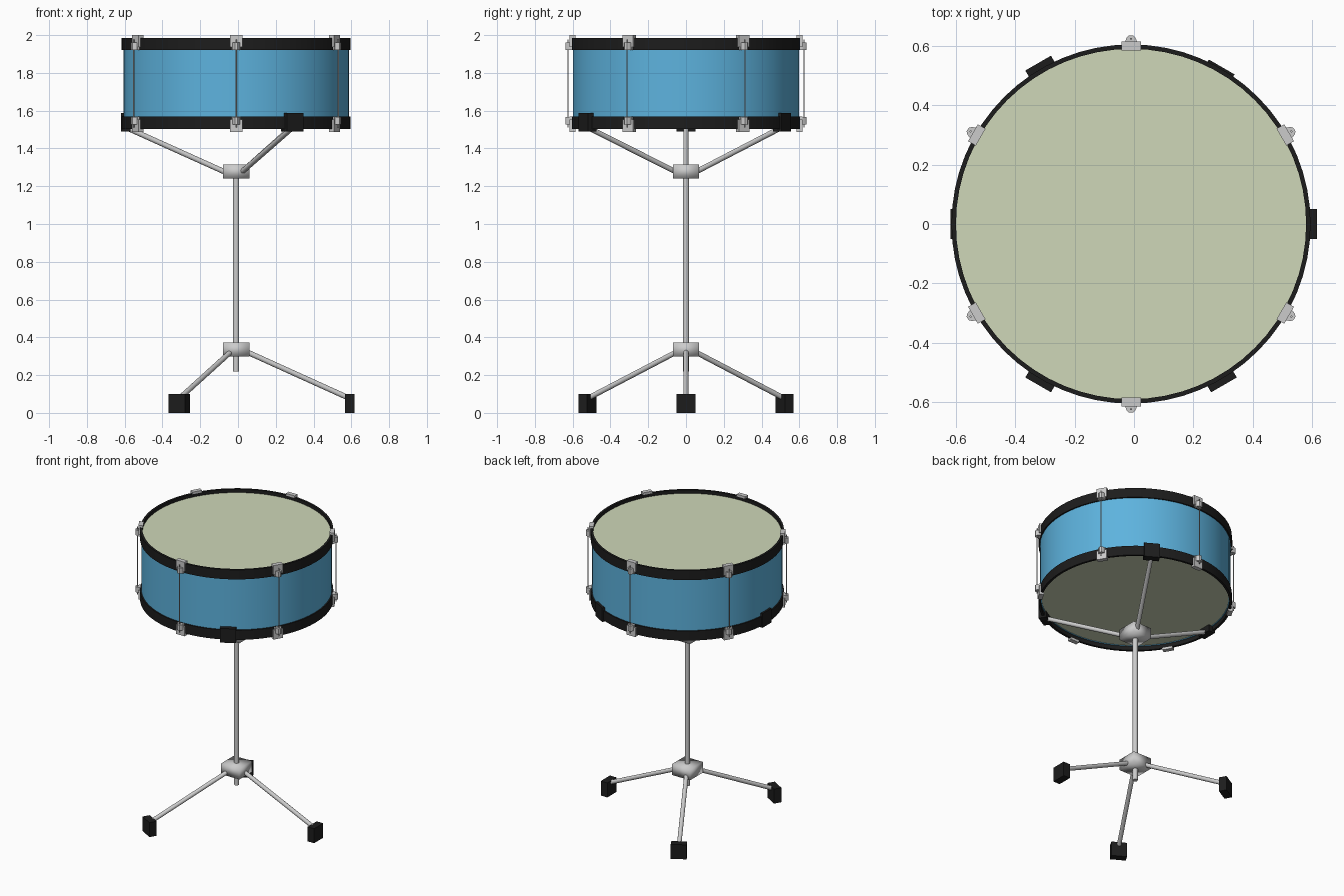
import bpy, bmesh
from math import radians, cos, sin, pi
from mathutils import Vector, Matrix

if "Cube" in bpy.data.objects:
    bpy.data.objects.remove(bpy.data.objects["Cube"])

AXIS = Vector((-0.01, 0, 0))     # stand and drum axis
MID = 1.744                      # mid height of the drum


def material(name, rgb):
    m = bpy.data.materials.new(name)
    m.diffuse_color = (*rgb, 1)
    m.use_nodes = True
    m.node_tree.nodes["Principled BSDF"].inputs["Base Color"].default_value = m.diffuse_color
    return m


BLUE = material("blue_wrap", (0.11, 0.45, 0.73))
BLACK = material("black", (0.012, 0.012, 0.012))
SKIN = material("drum_skin", (0.62, 0.68, 0.48))


def finish(name, bm, mat=None, sharp=40):
    """Turn a bmesh into an object, smooth except at edges over the angle."""
    bmesh.ops.recalc_face_normals(bm, faces=bm.faces[:])
    for f in bm.faces:
        f.smooth = True
    for e in bm.edges:
        e.smooth = e.calc_face_angle(0) < radians(sharp)
    me = bpy.data.meshes.new(name)
    bm.to_mesh(me)
    bm.free()
    ob = bpy.data.objects.new(name, me)
    bpy.context.collection.objects.link(ob)
    ob.location = AXIS
    if mat:
        me.materials.append(mat)
    return ob


def box(bm, lo, hi, m=Matrix()):
    lo, hi = Vector(lo), Vector(hi)
    t = m @ Matrix.Translation((lo + hi) / 2) @ Matrix.Diagonal((*(hi - lo), 1))
    bmesh.ops.create_cube(bm, size=1, matrix=t)


def rod(bm, a, b, r, n=16):
    a, b = Vector(a), Vector(b)
    d = b - a
    t = Matrix.Translation((a + b) / 2) @ d.to_track_quat('Z', 'Y').to_matrix().to_4x4()
    bmesh.ops.create_cone(bm, cap_ends=True, segments=n, radius1=r, radius2=r,
                          depth=d.length, matrix=t)


def ring(bm, ri, ro, z0, z1, n=64):
    """Open tube with rectangular section."""
    prof = [(ri, z0), (ro, z0), (ro, z1), (ri, z1)]
    loops = [[bm.verts.new((r * cos(2 * pi * i / n), r * sin(2 * pi * i / n), z))
              for r, z in prof] for i in range(n)]
    for i in range(n):
        p, q = loops[i], loops[(i + 1) % n]
        for k in range(4):
            bm.faces.new((p[k], q[k], q[(k + 1) % 4], p[(k + 1) % 4]))


def prism(bm, pts, z0, z1):
    """Extrude an outline upward."""
    lo = [bm.verts.new((x, y, z0)) for x, y in pts]
    hi = [bm.verts.new((x, y, z1)) for x, y in pts]
    n = len(pts)
    bm.faces.new(lo[::-1])
    bm.faces.new(hi)
    for i in range(n):
        bm.faces.new((lo[i], lo[(i + 1) % n], hi[(i + 1) % n], hi[i]))


def turn(deg):
    return Matrix.Rotation(radians(deg), 4, 'Z')


# Shell, hoops and heads
bm = bmesh.new()
ring(bm, 0.585, 0.597, 1.53, 1.96)
finish("shell", bm, BLUE)
for name, z0, z1, zh in (("top", 1.92, 1.986, 1.955), ("bottom", 1.502, 1.568, 1.533)):
    bm = bmesh.new()
    ring(bm, 0.591, 0.606, z0, z1)
    finish(name + "_hoop", bm, BLACK)
    bm = bmesh.new()
    rod(bm, (0, 0, zh), (0, 0, zh + 0.008), 0.593, 64)
    finish(name + "_head", bm, SKIN)

# Claw hooks above and below, joined by tension rods
for i in range(6):
    for name, flip in (("top", 1), ("bottom", -1)):
        bm = bmesh.new()
        box(bm, (0.586, -0.033, 0.241), (0.598, 0.033, 0.256))      # lip
        box(bm, (0.598, -0.033, 0.192), (0.616, 0.033, 0.256))      # hook
        box(bm, (0.603, -0.024, 0.176), (0.616, 0.024, 0.192))      # tail
        prism(bm, [(0.61, -0.022), (0.629, -0.015), (0.637, -0.007),
                   (0.637, 0.007), (0.629, 0.015), (0.61, 0.022)], 0.178, 0.216)
        bm.transform(turn(30 + 60 * i) @ Matrix.Translation((0, 0, MID))
                     @ Matrix.Diagonal((1, 1, flip, 1)))
        finish(f"{name}_claw_{i + 1}", bm)
    bm = bmesh.new()
    rod(bm, (0.625, 0, 1.51), (0.625, 0, 1.978), 0.0035, 8)
    bm.transform(turn(30 + 60 * i))
    finish(f"tension_rod_{i + 1}", bm)

# Centre post and the two hubs
bm = bmesh.new()
rod(bm, (0, 0, 0.22), (0, 0, 1.28), 0.016)
finish("post", bm)
for name, z in (("basket_hub", 1.278), ("leg_hub", 0.336)):
    bm = bmesh.new()
    box(bm, (-0.07, -0.07, z - 0.037), (0.07, 0.07, z + 0.037))
    finish(name, bm, sharp=100)

# Basket arms with rubber grips
for i, (deg, r) in enumerate(((180, 0.585), (60, 0.587), (300, 0.602))):
    bm = bmesh.new()
    rod(bm, (0.03, 0, 1.262), (r, 0, 1.512), 0.014)
    bm.transform(turn(deg))
    finish(f"basket_arm_{i + 1}", bm)
    bm = bmesh.new()
    box(bm, (r - 0.025, -0.05, 1.49), (r + 0.025, 0.05, 1.588), turn(deg))
    finish(f"basket_grip_{i + 1}", bm, BLACK)

# Tripod legs with rubber feet
for i, deg in enumerate((0, 120, 240)):
    bm = bmesh.new()
    rod(bm, (0.03, 0, 0.335), (0.6, 0, 0.077), 0.014)
    bm.transform(turn(deg))
    finish(f"leg_{i + 1}", bm)
    bm = bmesh.new()
    box(bm, (0.577, -0.05, 0), (0.627, 0.05, 0.1), turn(deg))
    finish(f"foot_{i + 1}", bm, BLACK)
